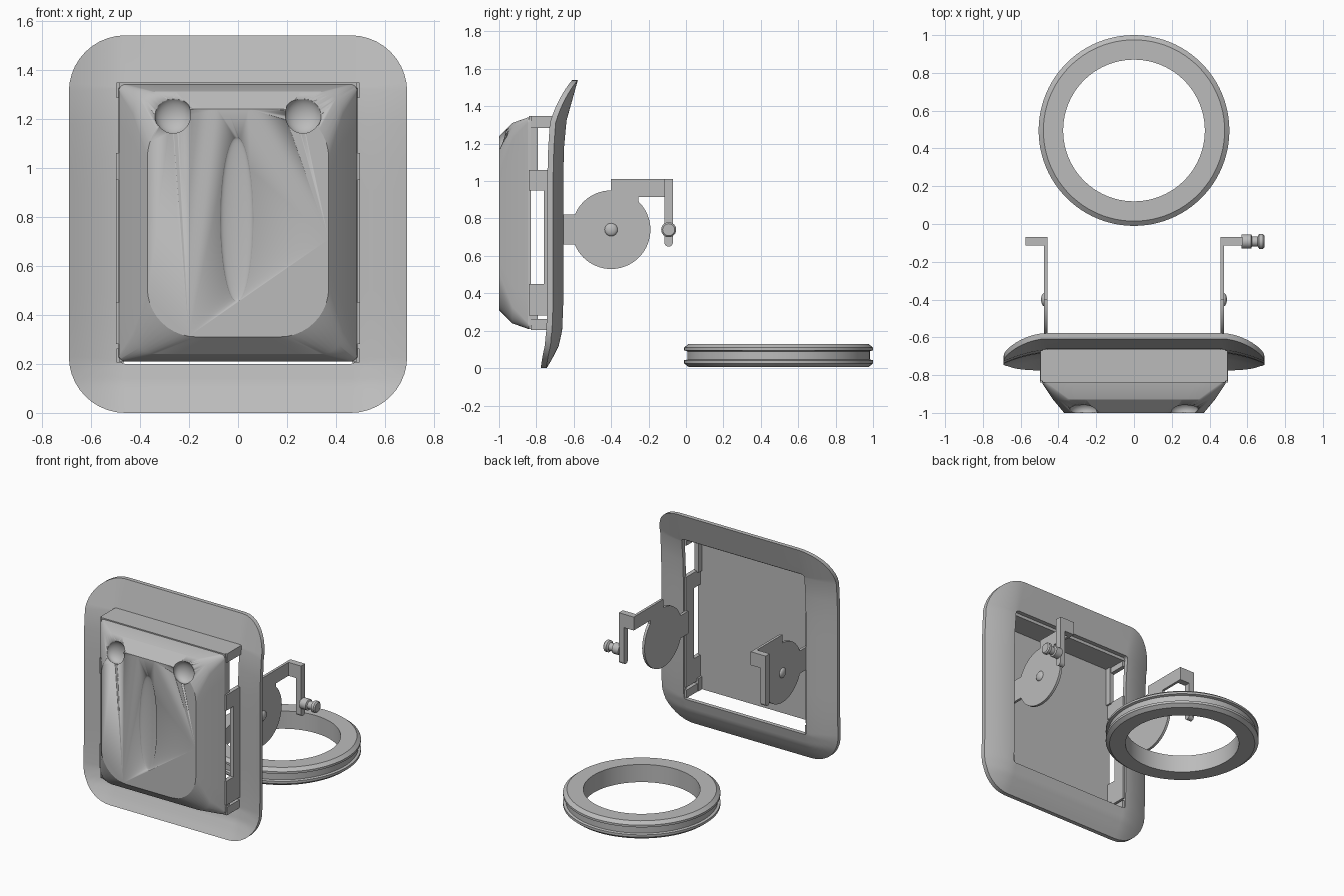
import bpy, bmesh, math
from mathutils import Matrix

old = bpy.data.objects.get("Cube")
if old:
    bpy.data.objects.remove(old, do_unlink=True)

grey = bpy.data.materials.new("neutral grey")
grey.use_nodes = True
colour = (0.5, 0.5, 0.5, 1)
grey.diffuse_color = colour
grey.node_tree.nodes["Principled BSDF"].inputs["Base Color"].default_value = colour


def finish(name, bm, angle=30):
    bmesh.ops.recalc_face_normals(bm, faces=bm.faces[:])
    mesh = bpy.data.meshes.new(name)
    bm.to_mesh(mesh)
    bm.free()
    mesh.materials.append(grey)
    ob = bpy.data.objects.new(name, mesh)
    bpy.context.collection.objects.link(ob)
    bpy.ops.object.select_all(action='DESELECT')
    ob.select_set(True)
    bpy.context.view_layer.objects.active = ob
    bpy.ops.object.shade_smooth_by_angle(angle=math.radians(angle))
    return ob


def add_box(bm, x, y, z):
    size = [b - a for a, b in (x, y, z)]
    mid = [(a + b) / 2 for a, b in (x, y, z)]
    bmesh.ops.create_cube(bm, size=1, matrix=Matrix.Translation(mid) @ Matrix.Diagonal((*size, 1)))


def box(name, x, y, z):
    bm = bmesh.new()
    add_box(bm, x, y, z)
    return finish(name, bm)


def mirrored(span, side):
    return sorted(side * v for v in span)


def rounded_rect(hw, z0, z1, r, arc=10, straight=8):
    """Loop of (x, z) points, equal in count for any size."""
    corners = [(hw - r, z1 - r), (r - hw, z1 - r), (r - hw, z0 + r), (hw - r, z0 + r)]
    pts = []
    for q, (cx, cz) in enumerate(corners):
        for i in range(arc + 1):
            a = math.pi / 2 * (q + i / arc)
            pts.append((cx + r * math.cos(a), cz + r * math.sin(a)))
        nx, nz = corners[(q + 1) % 4]
        a = math.pi / 2 * (q + 1)
        x, z = pts[-1]
        ex, ez = nx + r * math.cos(a), nz + r * math.sin(a)
        for i in range(1, straight):
            t = i / straight
            pts.append((x + (ex - x) * t, z + (ez - z) * t))
    return pts


def bridge(bm, a, b):
    n = len(a)
    for i in range(n):
        bm.faces.new((a[i], a[(i + 1) % n], b[(i + 1) % n], b[i]))


def spin(name, profile, matrix, steps=96, closed=True):
    """Revolve (radius, height) points about z."""
    bm = bmesh.new()
    rings = [[bm.verts.new((r * math.cos(2 * math.pi * i / steps), r * math.sin(2 * math.pi * i / steps), h))
              for i in range(steps)] for r, h in profile]
    for a, b in zip(rings, rings[1:]):
        bridge(bm, a, b)
    if closed:
        bridge(bm, rings[-1], rings[0])
    else:
        bm.faces.new(rings[0])
        bm.faces.new(rings[-1])
    bm.transform(matrix)
    return finish(name, bm)


# Curved mounting flange with a rectangular opening
bend = [(0, -.745), (.05, -.715), (.12, -.68), (.2, -.662), (.3, -.655),
        (1.1, -.655), (1.3, -.645), (1.54, -.578)]


def flange_back(x, z):
    y = bend[-1][1]
    for (z0, y0), (z1, y1) in zip(bend, bend[1:]):
        if z <= z1:
            y = y0 + (y1 - y0) * max(0, z - z0) / (z1 - z0)
            break
    return y - 0.055 * max(0, (abs(x) - 0.47) / 0.22) ** 1.7


bm = bmesh.new()
inner, outer = rounded_rect(.48, .2, 1.345, .02), rounded_rect(.69, 0, 1.54, .23)
loops = {}
STEPS = 10
for depth in (0, .03):
    for k in range(STEPS + 1):
        t = k / STEPS
        loop = []
        for (ax, az), (bx, bz) in zip(inner, outer):
            x, z = ax + (bx - ax) * t, az + (bz - az) * t
            loop.append(bm.verts.new((x, flange_back(x, z) - depth, z)))
        loops[depth, k] = loop
    for k in range(STEPS):
        bridge(bm, loops[depth, k], loops[depth, k + 1])
for k in (0, STEPS):
    bridge(bm, loops[0, k], loops[.03, k])
finish("mounting_flange", bm)

# Domed front cover lofted from rounded sections
bm = bmesh.new()
sections = [(-.83, .487, .21, 1.34, .02), (-.845, .485, .21, 1.34, .03),
            (-.93, .428, .24, 1.31, .09), (-1, .37, .31, 1.24, .2)]
rings = [[bm.verts.new((x, y, z)) for x, z in rounded_rect(hw, z0, z1, r)]
         for y, hw, z0, z1, r in sections]
for a, b in zip(rings, rings[1:]):
    bridge(bm, a, b)
bm.faces.new(rings[0])
bm.faces.new(rings[-1])
cover = finish("front_cover", bm, 25)


# Finger dents and the shallow oval hollow
def carve(centre, radii):
    b = bmesh.new()
    bmesh.ops.create_uvsphere(b, u_segments=40, v_segments=24, radius=1,
                              matrix=Matrix.Translation(centre) @ Matrix.Diagonal((*radii, 1)))
    cutter = finish("dent_cutter", b)
    cutter.hide_render = True
    mod = cover.modifiers.new("dent", 'BOOLEAN')
    mod.object, mod.operation, mod.solver = cutter, 'DIFFERENCE', 'EXACT'
    bpy.context.view_layer.objects.active = cover
    bpy.ops.object.modifier_apply(modifier=mod.name)
    bpy.data.objects.remove(cutter, do_unlink=True)


for s in (-1, 1):
    carve((s * .265, -.985, 1.215), (.075, .05, .078))
carve((-.005, -1, .79), (.068, .02, .335))

# Lip joining the cover top to the flange
box("cover_top_lip", (-.485, .485), (-.84, -.665), (1.325, 1.348))

# Side brackets, rims and corner hooks
for s, label in ((1, "left"), (-1, "right")):
    bm = bmesh.new()
    x = mirrored((.468, .497), s)
    for y, z in (((-.76, -.67), (.28, 1.06)), ((-.84, -.74), (.28, .45)), ((-.84, -.74), (.95, 1.06))):
        add_box(bm, x, y, z)
    finish(label + "_side_bracket", bm)
    bm = bmesh.new()
    for z in ((1.05, 1.34), (.21, .3)):
        add_box(bm, mirrored((.455, .485), s), (-.84, -.79), z)
    finish(label + "_cover_rim", bm)
    for end, z in (("upper", (1.285, 1.348)), ("lower", (.205, .262))):
        box(label + "_" + end + "_hook", mirrored((.465, .495), s), (-.83, -.67), z)

# Hinge arms behind the flange
for s, label in ((1, "left"), (-1, "right")):
    turn = Matrix.Rotation(s * math.pi / 2, 4, 'Y')
    x = mirrored((.458, .476), s)
    spin(label + "_hinge_disk", [(.21, 0), (.21, .018)],
         Matrix.Translation((s * .458, -.4, .74)) @ turn, 64, False)
    bm = bmesh.new()
    add_box(bm, x, (-.68, -.55), (.66, .82))
    add_box(bm, x, (-.4, -.07), (.915, 1.01))
    add_box(bm, x, (-.4, -.255), (.85, .93))
    add_box(bm, mirrored((.458, .575), s), (-.115, -.07), (.915, 1.01))
    add_box(bm, mirrored((.535, .575), s), (-.115, -.07), (.67, .93))
    finish(label + "_hinge_arm", bm)
    spin(label + "_arm_foot", [(.0225, 0), (.0225, .04)],
         Matrix.Translation((s * .535, -.0925, .672)) @ turn, 24, False)
    dome = [(.035 * math.cos(a), .017 * math.sin(a)) for a in (0, .3, .6, .9, 1.2, 1.5)]
    spin(label + "_pivot_dome", dome, Matrix.Translation((s * .475, -.4, .74)) @ turn, 32, False)

# Knob on the left arm
spin("arm_knob", [(.038, 0), (.038, .05), (.027, .055), (.027, .085), (.04, .093), (.04, .112), (.032, .12)],
     Matrix.Translation((.57, -.0925, .74)) @ Matrix.Rotation(math.pi / 2, 4, 'Y'), 40, False)

# Loose grooved ring
spin("grooved_ring", [(.375, .005), (.48, .005), (.505, .025), (.505, .042), (.488, .046),
                      (.488, .09), (.505, .095), (.505, .11), (.48, .13), (.375, .13)],
     Matrix.Translation((0, .495, 0)))
